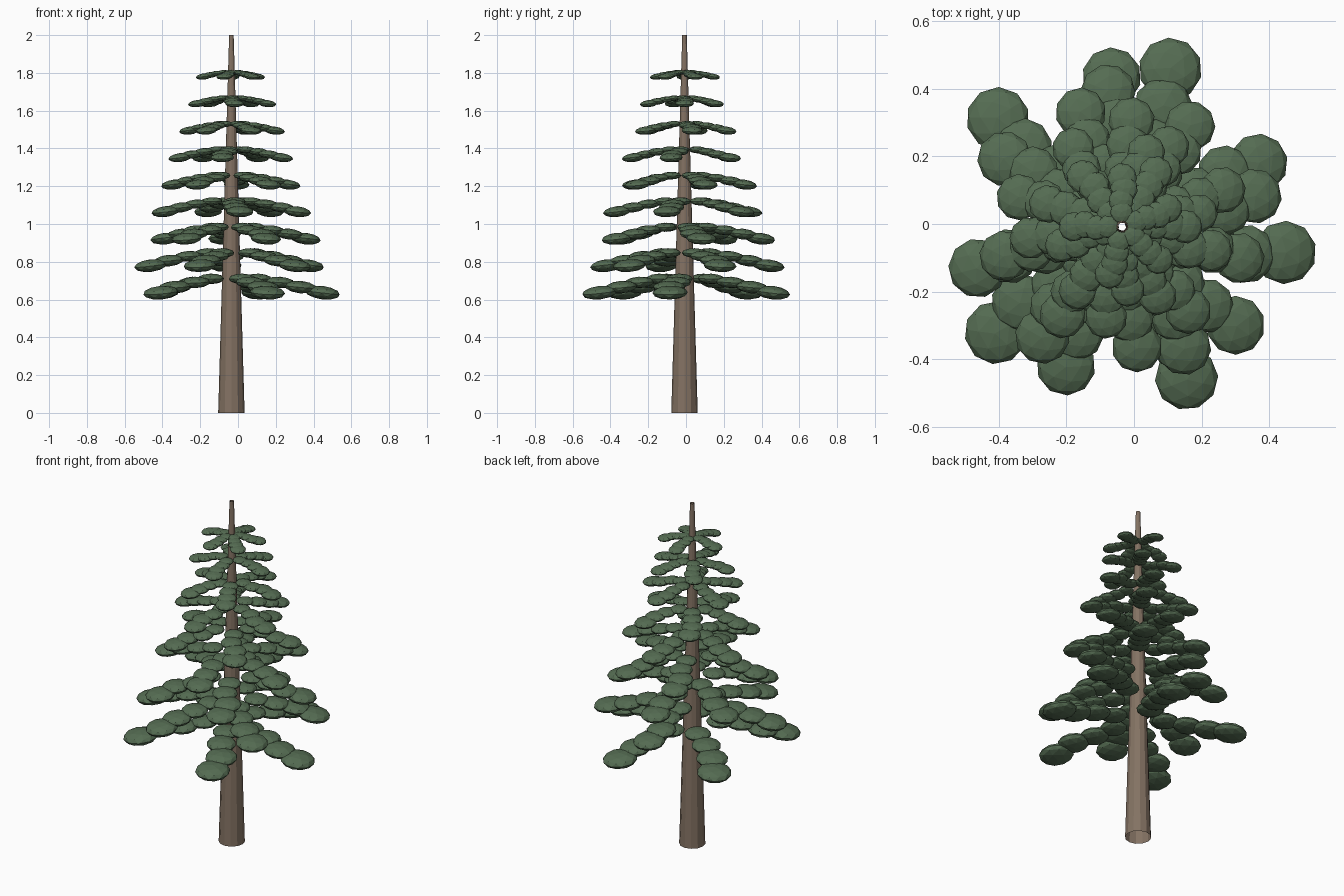
import bpy, bmesh, math, random
from mathutils import Matrix, Vector

if "Cube" in bpy.data.objects:
    bpy.data.objects.remove(bpy.data.objects["Cube"])

random.seed(4)
CX, CY = -0.035, -0.008  # trunk axis


def material(name, rgb):
    m = bpy.data.materials.new(name)
    m.diffuse_color = (*rgb, 1)
    m.use_nodes = True
    m.node_tree.nodes["Principled BSDF"].inputs["Base Color"].default_value = m.diffuse_color
    return m


def finish(bm, name, mat):
    me = bpy.data.meshes.new(name)
    bm.to_mesh(me)
    bm.free()
    me.materials.append(mat)
    ob = bpy.data.objects.new(name, me)
    bpy.context.collection.objects.link(ob)
    return ob


bark = material("brown bark", (0.23, 0.17, 0.125))
needles = material("dark green needles", (0.09, 0.15, 0.085))

# Trunk: tapered open tube
bm = bmesh.new()
bmesh.ops.create_cone(bm, cap_ends=False, segments=12, radius1=0.07, radius2=0.012,
                      depth=2, matrix=Matrix.Translation((CX, CY, 1)))
finish(bm, "trunk", bark)

# Compass angles of the five boughs in each tier, bottom to top
TIERS = [(-9, 73, 139, 220, 293), (25, 94, 196, 248, 319), (13, 96, 150, 234, 297),
         (56, 110, 194, 277, 345), (20, 85, 164, 236, 308), (60, 122, 187, 260, 345),
         (10, 72, 163, 235, 297), (0, 58, 128, 197, 275), (22, 90, 180, 255, 318)]

# Boughs: rows of flattened low-poly clumps, growing and drooping outwards
for i, angles in enumerate(TIERS):
    k = i / 8
    reach = 0.488 - 0.343 * k
    clump = 0.094 - 0.050 * k
    z0 = 0.722 + 0.1355 * i
    bm = bmesh.new()
    for a in angles:
        for f in (0.30, 0.535, 0.77, 1.0):
            t = math.radians(a + (0 if f == 1 else random.uniform(-4, 4)))
            r = reach * f
            z = z0 - 0.175 * reach * f ** 1.6
            s = clump * (0.68 + 0.32 * f)
            mat = (Matrix.Translation((CX + r * math.cos(t), CY + r * math.sin(t), z))
                   @ Matrix.Rotation(t, 4, 'Z') @ Matrix.Rotation(0.12 * f, 4, 'Y')
                   @ Matrix.Diagonal((s, s, s * 0.38, 1))
                   @ Matrix.Rotation(random.uniform(0, 6.28), 4, 'Z'))
            bmesh.ops.create_icosphere(bm, subdivisions=2, radius=1, matrix=mat)
    finish(bm, f"foliage_tier_{i + 1}", needles)
